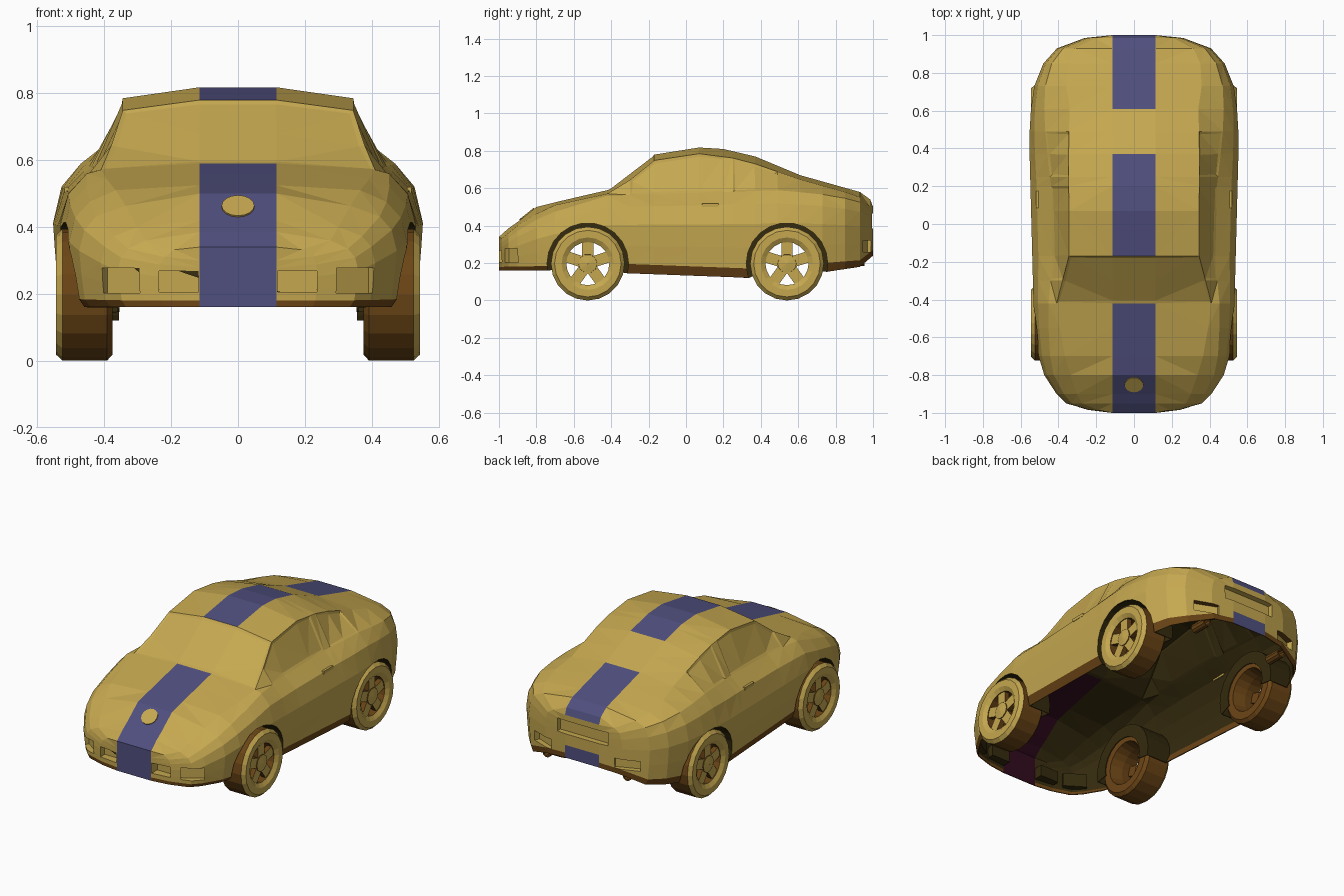
import bpy, bmesh, math
from mathutils import Matrix, Vector

if "Cube" in bpy.data.objects:
    bpy.data.objects.remove(bpy.data.objects["Cube"], do_unlink=True)


def material(name, rgb):
    m = bpy.data.materials.new(name)
    m.use_nodes = True
    m.diffuse_color = (*rgb, 1)
    m.node_tree.nodes["Principled BSDF"].inputs["Base Color"].default_value = (*rgb, 1)
    return m


GOLD = material("gold paint", (0.56, 0.39, 0.08))
BLUE = material("stripe blue", (0.08, 0.078, 0.21))
BROWN = material("underside brown", (0.15, 0.06, 0.008))
LINING = material("dark lining", (0.034, 0.023, 0.004))
MAROON = material("maroon lining", (0.032, 0.003, 0.013))


def make_object(name, bm, mats=(GOLD,)):
    mesh = bpy.data.meshes.new(name)
    bm.to_mesh(mesh)
    bm.free()
    for m in mats:
        mesh.materials.append(m)
    obj = bpy.data.objects.new(name, mesh)
    bpy.context.collection.objects.link(obj)
    return obj


def curve(keys, y):
    """Straight-line interpolation along the car."""
    for (a, va), (b, vb) in zip(keys, keys[1:]):
        if y <= b:
            return va + (vb - va) * (y - a) / (b - a)
    return keys[-1][1]


def box(bm, centre, size, turn=0):
    m = Matrix.Translation(centre) @ Matrix.Rotation(turn, 4, 'Z') @ Matrix.Diagonal((*size, 1))
    bmesh.ops.create_cube(bm, size=1, matrix=m)


def lathe(bm, profile, axis_point, axis, sides):
    """Revolve a closed (along, radius) loop about the x or y axis."""
    rings = []
    for i in range(sides):
        a = math.tau * i / sides
        c, s = math.cos(a), math.sin(a)
        ring = []
        for t, r in profile:
            p = Vector((t, r * c, r * s)) if axis == 'X' else Vector((r * c, t, r * s))
            ring.append(bm.verts.new(p + Vector(axis_point)))
        rings.append(ring)
    n = len(profile)
    for i in range(sides):
        a, b = rings[i], rings[(i + 1) % sides]
        for k in range(n):
            bm.faces.new((a[k], a[(k + 1) % n], b[(k + 1) % n], b[k]))


# Body curves along y
STRIPE = 0.115
stations = [-1, -.985, -.95, -.9, -.8, -.7, -.55, -.42, -.3, -.17, .07, .2, .25,
            .37, .49, .61, .73, .85, .93, .985, 1]
width = [(-1, STRIPE), (-.985, .24), (-.95, .36), (-.85, .46), (-.7, .505), (-.5, .53),
         (.45, .555), (.7, .54), (.85, .48), (.95, .39), (.985, .26), (1, STRIPE)]
floor = [(-1, .16), (-.7, .16), (.37, .12), (.73, .15), (.93, .18), (1, .24)]
sill = [(-1, .02), (-.7, .025), (-.3, .05), (.73, .05), (1, .03)]
belt_ratio = [(-1, .92), (-.7, .88), (-.42, .85), (-.17, .8), (.2, .8), (.6, .87), (1, .93)]
belt = [(-1, .30), (-.95, .335), (-.85, .41), (-.7, .475), (-.42, .56), (.5, .59),
        (.8, .56), (.95, .52), (1, .46)]
edge_ratio = [(-1, .8), (-.85, .7), (-.42, .77), (-.17, .64), (.2, .63), (.6, .62), (1, .8)]
edge = [(-1, .32), (-.95, .36), (-.85, .44), (-.7, .51), (-.38, .58), (-.15, .765),
        (.07, .785), (.3, .755), (.6, .65), (.85, .58), (.95, .545), (1, .48)]
top = [(-1, .34), (-.95, .385), (-.9, .42), (-.8, .5), (-.68, .53), (-.42, .59), (-.15, .795),
       (.07, .818), (.2, .81), (.37, .77), (.61, .67), (.93, .58), (.985, .54), (1, .5)]


def section(y):
    hw, zb, zt = curve(width, y), curve(floor, y), curve(belt, y)
    xb, xe = hw * curve(belt_ratio, y), hw * curve(edge_ratio, y)
    h = zt - zb
    half = [(.93 * hw, zb), (.965 * hw, zb + curve(sill, y)), (.985 * hw, zb + .35 * h),
            (hw, zb + .62 * h), (.7 * hw + .3 * xb, zb + .85 * h), (xb, zt),
            (xe, curve(edge, y)), (STRIPE, curve(top, y))]
    half = [(max(x, STRIPE), z) for x, z in half]
    return half + [(-x, z) for x, z in reversed(half)]


# Body shell
bm = bmesh.new()
rings = [[bm.verts.new((x, y, z)) for x, z in section(y)] for y in stations]
side_glass, windscreen = [], []
for j, (a, b) in enumerate(zip(rings, rings[1:])):
    mid = (stations[j] + stations[j + 1]) / 2
    for k in range(16):
        n = (k + 1) % 16
        f = bm.faces.new((a[k], a[n], b[n], b[k]))
        if k in (5, 9) and (-.3 < mid < .2 or .25 < mid < .49):
            side_glass.append(f)
        if k in (6, 7, 8) and -.42 < mid < -.17:
            windscreen.append(f)
for r in (rings[0], rings[-1]):
    for k in range(7):
        bm.faces.new((r[k], r[k + 1], r[14 - k], r[15 - k]))
bmesh.ops.recalc_face_normals(bm, faces=bm.faces)

# Slightly recessed glass
bmesh.ops.inset_region(bm, faces=side_glass, thickness=.016, depth=-.005)
bmesh.ops.inset_region(bm, faces=windscreen, thickness=.016, depth=-.004)
bmesh.ops.triangulate(bm, faces=bm.faces)
body = make_object("body_shell", bm)

# Cutters for wheel arches, lamps, air intakes and tail recess
WHEEL_R = 0.197
WHEEL_Y = (-.525, .54)
WELL_X = .36
bm = bmesh.new()
for s in (1, -1):
    for y in WHEEL_Y:
        m = Matrix.Translation((s * (WELL_X + .15), y, WHEEL_R)) @ Matrix.Rotation(math.pi / 2, 4, 'Y')
        bmesh.ops.create_cone(bm, cap_ends=True, segments=22, radius1=.218, radius2=.218,
                              depth=.3, matrix=m)
    box(bm, (s * .36, -.95, .24), (.13, .09, .075), s * math.radians(33))
    box(bm, (s * .177, -.99, .237), (.118, .09, .062))
    box(bm, (s * .29, .98, .29), (.15, .08, .06), -s * math.radians(22))
box(bm, (0, 1.01, .425), (.34, .09, .08))
cutter = make_object("cutter", bm)
cutter.hide_render = True

mod = body.modifiers.new("openings", 'BOOLEAN')
mod.operation = 'DIFFERENCE'
mod.solver = 'EXACT'
mod.object = cutter
graph = bpy.context.evaluated_depsgraph_get()
cut_mesh = bpy.data.meshes.new_from_object(body.evaluated_get(graph))
body.modifiers.clear()
bpy.data.objects.remove(cutter, do_unlink=True)

# Open the underside, and a hole behind each wheel
bm = bmesh.new()
bm.from_mesh(cut_mesh)
bm.normal_update()
under = [f for f in bm.faces if f.normal.z < -.7 and f.calc_center_median().z < .258]
bmesh.ops.delete(bm, geom=under, context='FACES')
ends = [f for f in bm.faces if all(abs(abs(v.co.x) - WELL_X) < .002 for v in f.verts)]
bmesh.ops.inset_region(bm, faces=ends, thickness=.07)
bmesh.ops.delete(bm, geom=ends, context='FACES')
bm.normal_update()

# Paint: slots pair each outer colour with the lining two slots later
SLOTS = (GOLD, BLUE, LINING, MAROON, LINING, BROWN)
for f in bm.faces:
    c, n = f.calc_center_median(), f.normal
    in_stripe = all(abs(v.co.x) < STRIPE + .001 for v in f.verts)
    painted = c.y < -.42 or -.17 < c.y < .37 or (c.y > .61 and (c.z > .5 or c.z < .33))
    near = min(math.hypot(c.y - y, c.z - WHEEL_R) for y in WHEEL_Y) < .222
    well = near and (abs(n.x) < .3 or abs(abs(c.x) - WELL_X) < .004)
    low = all(v.co.z < curve(floor, v.co.y) + curve(sill, v.co.y) + .004 for v in f.verts)
    recess_top = n.z < -.7 and c.z < .35
    paint = GOLD
    if in_stripe and painted:
        paint = BLUE
    elif well:
        paint = LINING
    elif low or recess_top:
        paint = BROWN
    f.material_index = SLOTS.index(paint)
cut_mesh.materials.clear()
for m in SLOTS:
    cut_mesh.materials.append(m)
bm.to_mesh(cut_mesh)
bm.free()
body.data = cut_mesh
skin = body.modifiers.new("inner skin", 'SOLIDIFY')
skin.thickness = .005
skin.offset = -1
skin.material_offset = 2
skin.material_offset_rim = 5

# Round nose badge
bm = bmesh.new()
m = Matrix.Translation((0, -.85, .461)) @ Matrix.Rotation(math.atan(.8), 4, 'X')
bmesh.ops.create_cone(bm, cap_ends=True, segments=16, radius1=.049, radius2=.049, depth=.009, matrix=m)
make_object("nose_badge", bm)

# Wheels: tyre ring, hub and five spokes, brown away from the outer face
tyre = [(.375, .13), (.375, .178), (.392, WHEEL_R), (.525, WHEEL_R), (.545, .178),
        (.545, .14), (.53, .115), (.45, .115)]
for s, side in ((1, "left"), (-1, "right")):
    for y, end in zip(WHEEL_Y, ("front", "rear")):
        bm = bmesh.new()
        lathe(bm, [(s * x, r) for x, r in tyre], (0, y, WHEEL_R), 'X', 20)
        lathe(bm, [(s * .49, .001), (s * .49, .055), (s * .53, .05), (s * .538, .001)],
              (0, y, WHEEL_R), 'X', 10)
        for i in range(5):
            spin = Matrix.Rotation(math.tau * i / 5, 4, 'X')
            m = (Matrix.Translation((s * .51, y, WHEEL_R)) @ spin
                 @ Matrix.Translation((0, 0, .083)) @ Matrix.Diagonal((.03, .06, .09, 1)))
            bmesh.ops.create_cube(bm, size=1, matrix=m)
        bmesh.ops.recalc_face_normals(bm, faces=bm.faces)
        for f in bm.faces:
            f.material_index = int(f.normal.x * s < .3)
        make_object(f"{end}_{side}_wheel", bm, (GOLD, BROWN))

    # Exhaust pipe and door handle
    bm = bmesh.new()
    lathe(bm, [(.85, .028), (.955, .028), (.955, .02), (.85, .02)], (s * .27, 0, .21), 'Y', 10)
    bmesh.ops.recalc_face_normals(bm, faces=bm.faces)
    make_object(f"{side}_exhaust_pipe", bm, (BROWN,))
    bm = bmesh.new()
    box(bm, (s * .512, .13, .51), (.014, .09, .018))
    make_object(f"{side}_door_handle", bm)
